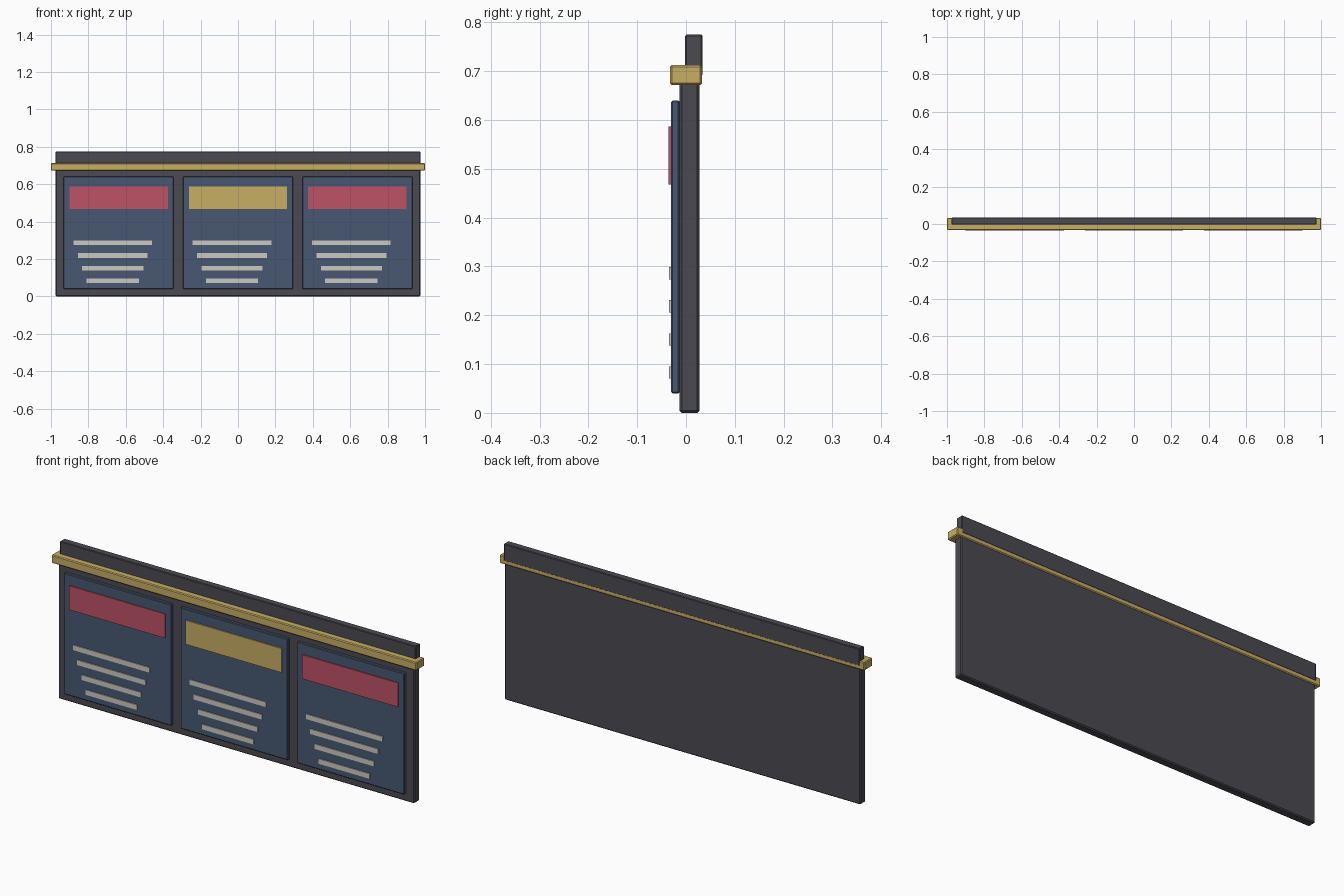
import bpy

cube = bpy.data.objects.get("Cube")
if cube:
    bpy.data.objects.remove(cube, do_unlink=True)


def make_material(name, rgb):
    mat = bpy.data.materials.new(name)
    mat.use_nodes = True
    color = (*rgb, 1.0)
    mat.diffuse_color = color
    mat.node_tree.nodes["Principled BSDF"].inputs["Base Color"].default_value = color
    return mat


charcoal = make_material("charcoal", (0.07, 0.068, 0.082))
navy = make_material("slate_blue", (0.063, 0.097, 0.165))
red = make_material("rose_red", (0.51, 0.084, 0.13))
gold = make_material("gold", (0.58, 0.43, 0.13))
cream = make_material("off_white", (0.6, 0.585, 0.53))


def box(name, x, y, z, mat, bevel=0.0):
    """Box from (min, max) pairs, with an optional chamfer."""
    spans = (x, y, z)
    bpy.ops.mesh.primitive_cube_add(size=1, location=[sum(s) / 2 for s in spans])
    obj = bpy.context.object
    obj.name = name
    obj.scale = [s[1] - s[0] for s in spans]
    bpy.ops.object.transform_apply(location=False, rotation=False, scale=True)
    obj.data.materials.append(mat)
    if bevel:
        mod = obj.modifiers.new("chamfer", "BEVEL")
        mod.width = bevel
        mod.segments = 1
    return obj


def centred(x, width):
    return (x - width / 2, x + width / 2)


# Backing board, top strip and projecting rail
box("back_board", centred(0, 1.95), (-0.0135, 0.028), (0, 0.69), charcoal, 0.005)
box("top_strip", centred(0, 1.95), (-0.002, 0.034), (0.69, 0.775), charcoal, 0.003)
box("gold_rail", centred(0, 2.0), (-0.033, 0.033), (0.672, 0.713), gold, 0.004)

# Three panels, each with a header plate and four text bars
for side, x, header in (("right", -0.638, red), ("middle", 0, gold), ("left", 0.638, red)):
    box(f"{side}_panel", centred(x, 0.588), (-0.0305, -0.013), (0.04, 0.64), navy, 0.003)
    box(f"{side}_header", centred(x, 0.526), (-0.036, -0.03), (0.468, 0.587), header)
    for row in range(4):
        z = 0.286 - 0.0677 * row
        width = 0.42 - 0.0465 * row
        box(f"{side}_text_bar_{row + 1}", centred(x - 0.032, width),
            (-0.035, -0.03), centred(z, 0.025), cream)
